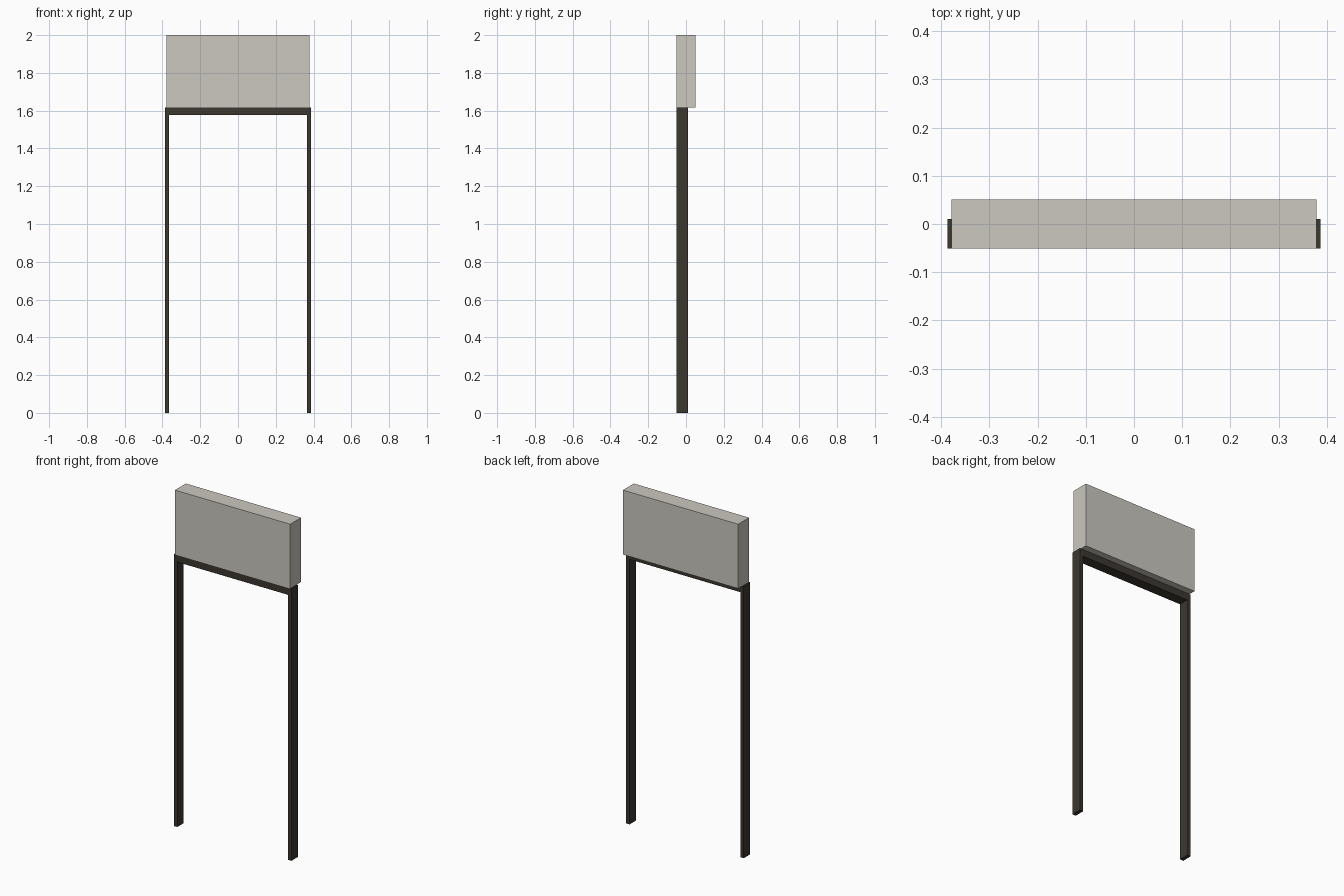
import bpy

if "Cube" in bpy.data.objects:
    bpy.data.objects.remove(bpy.data.objects["Cube"])


def material(name, color):
    m = bpy.data.materials.new(name)
    m.diffuse_color = (*color, 1)
    m.use_nodes = True
    m.node_tree.nodes["Principled BSDF"].inputs["Base Color"].default_value = m.diffuse_color
    return m


def box(name, lo, hi, mat):
    bpy.ops.mesh.primitive_cube_add(
        size=1, location=[(a + b) / 2 for a, b in zip(lo, hi)])
    ob = bpy.context.object
    ob.name = name
    ob.scale = [b - a for a, b in zip(lo, hi)]
    bpy.ops.object.transform_apply(location=False, rotation=False, scale=True)
    ob.data.materials.append(mat)
    return ob


dark = material("dark_frame", (0.045, 0.038, 0.030))
plaster = material("pale_panel", (0.60, 0.58, 0.53))

FRONT, BACK = -0.051, 0.01
OUTER, INNER = 0.387, 0.364
HEAD_LOW, HEAD_TOP = 1.576, 1.617

# Side jambs
for name, s in (("left_jamb", -1), ("right_jamb", 1)):
    x = sorted((s * OUTER, s * INNER))
    box(name, (x[0], FRONT, 0), (x[1], BACK, HEAD_TOP), dark)

# Head rail between the jambs
box("head_rail", (-INNER, FRONT, HEAD_LOW), (INNER, BACK, HEAD_TOP), dark)

# Wall panel above the opening
box("overhead_panel", (-0.379, FRONT, HEAD_TOP), (0.379, 0.051, 2.0), plaster)
